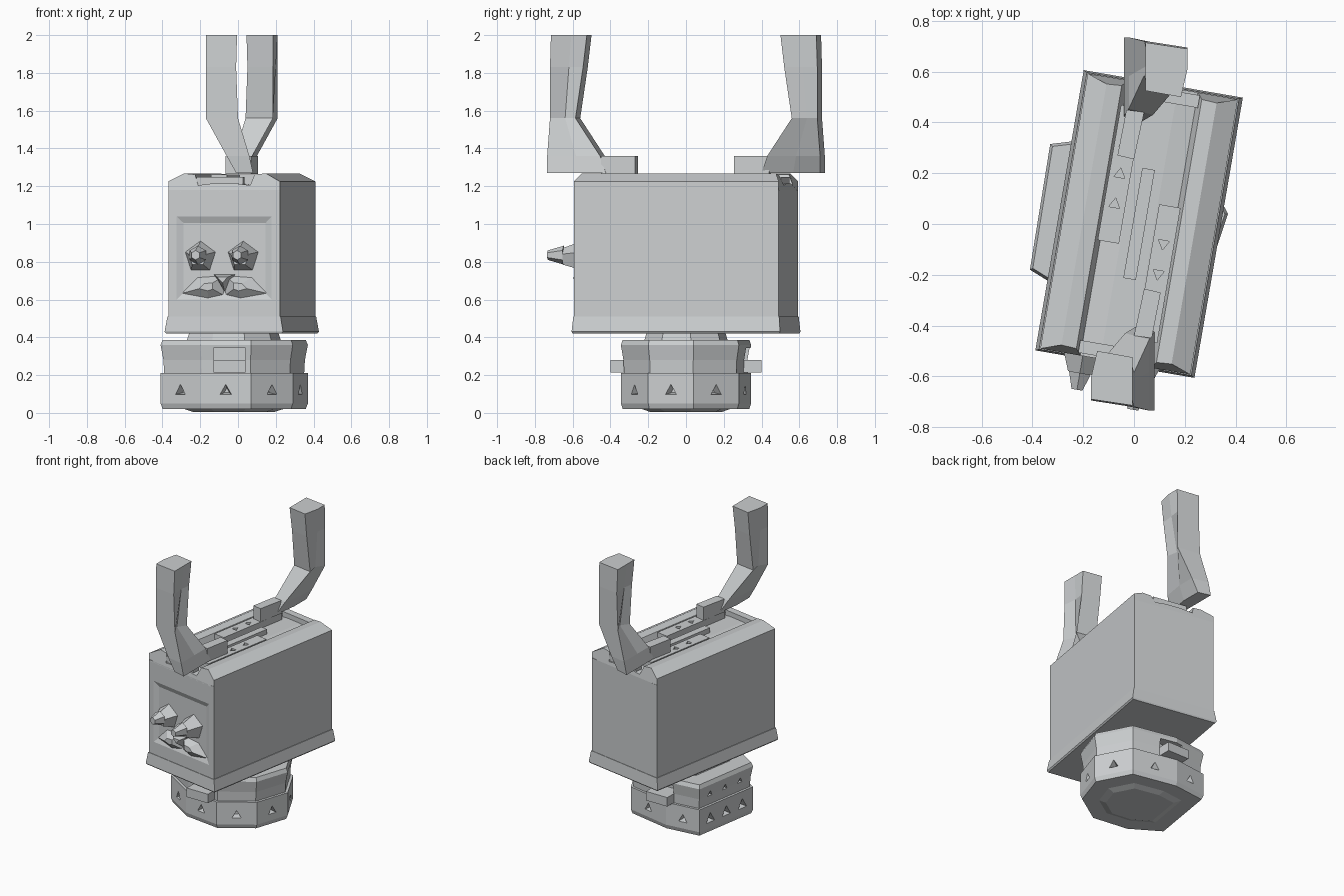
import bpy, bmesh, math
from mathutils import Matrix, Vector

if bpy.data.objects.get("Cube"):
    bpy.data.objects.remove(bpy.data.objects["Cube"])

mat = bpy.data.materials.new("plain grey")
mat.use_nodes = True
GREY = (0.6, 0.62, 0.63, 1)
mat.diffuse_color = GREY
mat.node_tree.nodes["Principled BSDF"].inputs["Base Color"].default_value = GREY

# The upper body is turned slightly about z
TURN = Matrix.Translation((0.02, 0, 0)) @ Matrix.Rotation(math.radians(-9.8), 4, 'Z')
HALF = Matrix.Translation((0.04, 0, 0)) @ Matrix.Rotation(math.pi, 4, 'Z')
WORLD = Matrix.Identity(4)


def finish(name, bm, matrix=WORLD):
    bmesh.ops.transform(bm, matrix=matrix, verts=bm.verts)
    bmesh.ops.recalc_face_normals(bm, faces=bm.faces)
    mesh = bpy.data.meshes.new(name)
    bm.to_mesh(mesh)
    bm.free()
    mesh.materials.append(mat)
    ob = bpy.data.objects.new(name, mesh)
    bpy.context.collection.objects.link(ob)
    return ob


def loft(name, rings, matrix=WORLD):
    """Skin a list of equal-length point rings and cap both ends."""
    bm = bmesh.new()
    rows = [[bm.verts.new(p) for p in ring] for ring in rings]
    n = len(rows[0])
    for a, b in zip(rows, rows[1:]):
        for i in range(n):
            j = (i + 1) % n
            bm.faces.new((a[i], a[j], b[j], b[i]))
    bm.faces.new(rows[0])
    bm.faces.new(rows[-1])
    return finish(name, bm, matrix)


def rect(u, v, z):
    return [(-u, -v, z), (u, -v, z), (u, v, z), (-u, v, z)]


def box(name, lo, hi, matrix=WORLD):
    ring = [(lo[0], lo[1]), (hi[0], lo[1]), (hi[0], hi[1]), (lo[0], hi[1])]
    return loft(name, [[(x, y, z) for x, y in ring] for z in (lo[2], hi[2])], matrix)


def spike(name, sides, r1, r2, depth, centre, direction, matrix=WORLD):
    bm = bmesh.new()
    bmesh.ops.create_cone(bm, cap_ends=True, segments=sides, radius1=r1, radius2=r2, depth=depth)
    rot = Vector(direction).to_track_quat('Z', 'Y').to_matrix().to_4x4()
    return finish(name, bm, matrix @ Matrix.Translation(centre) @ rot)


def cut(target, cutters):
    for c in cutters:
        c.hide_render = True
        m = target.modifiers.new("cut", 'BOOLEAN')
        m.operation, m.solver, m.object = 'DIFFERENCE', 'EXACT', c
        bpy.context.view_layer.objects.active = target
        bpy.ops.object.modifier_apply(modifier=m.name)
        bpy.data.objects.remove(c)


# Flared sill and main block with a sunken front panel
loft("lower_sill", [rect(0.31, 0.555, 0.42), rect(0.318, 0.56, 0.43), rect(0.304, 0.553, 0.51)], TURN)
bm = bmesh.new()
bmesh.ops.create_cube(bm, size=1)
bmesh.ops.transform(bm, matrix=Matrix.Translation((0, 0, 0.84)) @ Matrix.Diagonal((0.6, 1.1, 0.68, 1)), verts=bm.verts)
front = min(bm.faces, key=lambda f: f.calc_center_median().y)
bmesh.ops.inset_region(bm, faces=[front], thickness=0.04)
for v in front.verts:
    v.co.x = math.copysign(0.255, v.co.x)
    v.co.z = 1.04 if v.co.z > 0.84 else 0.6
bmesh.ops.inset_region(bm, faces=[front], thickness=0.05, depth=-0.015)
finish("main_block", bm, TURN)

# Top cap: bevelled side rails with a channel between them
half = [(0.3, 1.17), (0.3, 1.225), (0.22, 1.268), (0.16, 1.262), (0.14, 1.205), (0.06, 1.215)]
section = half + [(-u, z) for u, z in reversed(half)]


def cap_ring(v):
    # Upper points lean in a little towards the middle
    return [(u, v * (1 - max(0, z - 1.225) * 1.2), z) for u, z in section]


loft("top_cap", [cap_ring(-0.55), cap_ring(0.55)], TURN)

# Slotted strips in the channel
for m, side in ((WORLD, "front"), (Matrix.Rotation(math.pi, 4, 'Z'), "back")):
    strip = box(side + "_top_strip", (0.065, -0.45, 1.2), (0.15, 0.09, 1.262), TURN @ m)
    cut(strip, [spike("hole", 3, 0.025, 0.025, 0.05, (0.108, v, 1.27), (0, 0, 1), TURN @ m)
                for v in (-0.3, -0.18, -0.06)])
    box(side + "_lip", (-0.15, -0.54, 1.2), (0.1, -0.49, 1.25), TURN @ m)
box("centre_strip", (-0.025, -0.22, 1.2), (0.025, 0.22, 1.25), TURN)


# Upright prongs, each with a creased flank and a flat foot
def prong_ring(x0, x1, y0, y1, z, crease):
    ym, skew = (y0 + y1) / 2, 0.025
    return [(x0, y0 + skew, z), (x1, y0, z), (x1 - crease, ym, z),
            (x1, y1 - skew, z), (x0 + skew, y1, z), (x0 + crease, ym, z)]


for m, side in ((WORLD, "front"), (HALF, "back")):
    loft(side + "_prong", [prong_ring(-0.01, 0.08, -0.735, -0.4, 1.27, 0),
                           prong_ring(-0.06, 0.06, -0.735, -0.43, 1.36, 0),
                           prong_ring(-0.17, 0.0, -0.72, -0.56, 1.56, 0.04),
                           prong_ring(-0.17, -0.01, -0.72, -0.52, 1.83, 0.01),
                           prong_ring(-0.17, -0.005, -0.715, -0.5, 2.0, 0)], m)
    loft(side + "_foot", [[(0.0, -0.44, z), (0.07, -0.45, z), (0.105, -0.27, z), (0.04, -0.255, z)]
                          for z in (1.265, 1.36)], m)

# Face: faceted eyes, cheeks and nose
for u, tip, side in ((-0.13, 0.15, "right"), (0.1, 0.19, "left")):
    spike(side + "_eye_socket", 5, 0.085, 0.05, tip * 0.55, (u, -0.535 - tip * 0.275, 0.825), (0, -1, 0), TURN)
    spike(side + "_eye", 6, 0.05, 0.025, tip * 0.45, (u, -0.535 - tip * 0.775, 0.835), (0, -1, 0), TURN)
for s, side in ((-1, "right"), (1, "left")):
    pts = [(0, 0.62), (0.09, 0.59), (0.24, 0.63), (0.15, 0.72), (0.0, 0.73)]
    loft(side + "_cheek", [[(s * u, -0.53, z) for u, z in pts],
                           [(s * (0.08 + (u - 0.08) * 0.3), -0.58, 0.67 + (z - 0.67) * 0.3) for u, z in pts]], TURN)
loft("nose", [[(-0.06, -0.53, 0.735), (0.06, -0.53, 0.735), (0, -0.53, 0.64)],
              [(-0.03, -0.6, 0.72), (0.03, -0.6, 0.72), (0, -0.6, 0.69)]], TURN)

# Round pedestal with one flat side
outline = [(-0.41, -0.18), (-0.2, -0.31), (0.07, -0.345), (0.29, -0.2),
           (0.37, 0.04), (0.245, 0.28), (-0.08, 0.345), (-0.33, 0.315)]


def tier(k, z):
    return [(-0.025 + (x + 0.025) * k, y * k, z) for x, y in outline]


lower = loft("pedestal_lower", [tier(0.97, 0.02), tier(1, 0.05), tier(1, 0.212)])
upper = loft("pedestal_upper", [tier(0.95, 0.208), tier(0.96, 0.28), tier(1, 0.36), tier(0.97, 0.387)])
loft("pedestal_underside", [tier(0.55, 0.005), tier(0.75, 0.03)])
loft("pedestal_neck", [tier(0.65, 0.37), tier(0.6, 0.43)])


# Triangular pits around the pedestal walls
def pits(i, steps, z, size):
    a, b = Vector(outline[i]), Vector(outline[(i + 1) % len(outline)])
    out = (b.y - a.y, a.x - b.x, 0)
    return [spike("pit", 3, size * 0.3, size, 0.09, (*a.lerp(b, t), z), out) for t in steps]


for i in range(7):
    cut(lower, pits(i, (0.5,), 0.115, 0.055))
cut(lower, pits(7, (0.2, 0.5, 0.8), 0.115, 0.07))
cut(upper, pits(7, (0.22, 0.5, 0.78), 0.287, 0.045))

# Tabs with a recess above them, front and back
for s, side in ((-1, "front"), (1, "back")):
    ys = sorted((s * 0.25, s * 0.4))
    box(side + "_tab", (-0.13, ys[0], 0.215), (0.04, ys[1], 0.28))
    ys = sorted((s * 0.26, s * 0.5))
    cut(upper, [box("recess", (-0.13, ys[0], 0.27), (0.04, ys[1], 0.343))])
